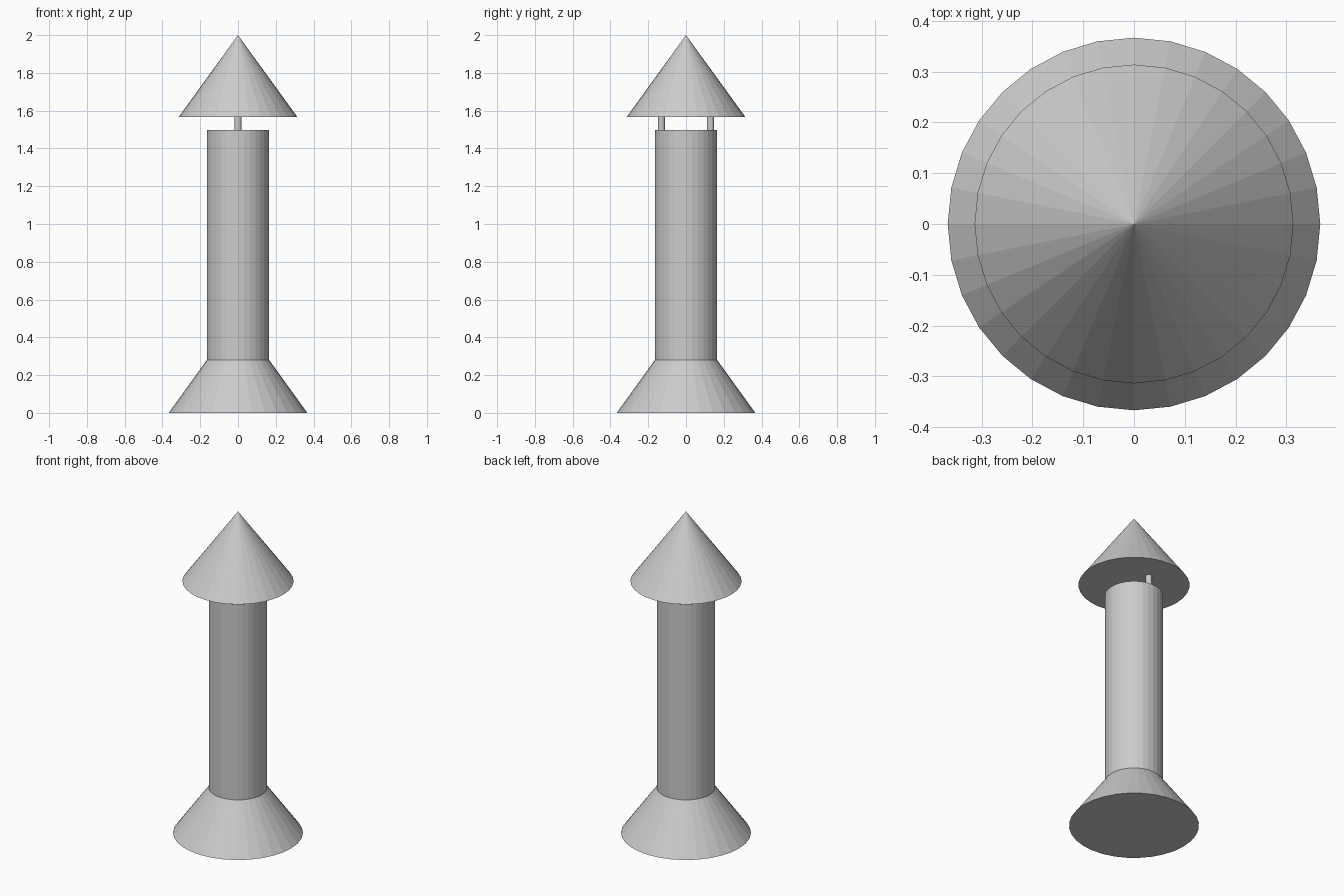
import bpy

if "Cube" in bpy.data.objects:
    bpy.data.objects.remove(bpy.data.objects["Cube"])

SIDES = 32


def frustum(name, r_bottom, r_top, z0, z1, y=0.0, sides=SIDES):
    """Flat-shaded cone, frustum or cylinder standing between two heights."""
    bpy.ops.mesh.primitive_cone_add(vertices=sides, radius1=r_bottom, radius2=r_top,
                                    depth=z1 - z0, location=(0, y, (z0 + z1) / 2))
    obj = bpy.context.object
    obj.name = name
    return obj


# Flared foot
frustum("flared_base", 0.367, 0.165, 0.0, 0.28)

# Straight pipe
frustum("pipe", 0.165, 0.165, 0.28, 1.497)

# Two thin posts that carry the cap
for name, y in (("front_post", -0.13), ("back_post", 0.13)):
    frustum(name, 0.018, 0.018, 1.497, 1.567, y, 16)

# Conical rain cap
frustum("cap", 0.314, 0.0, 1.567, 2.0)
